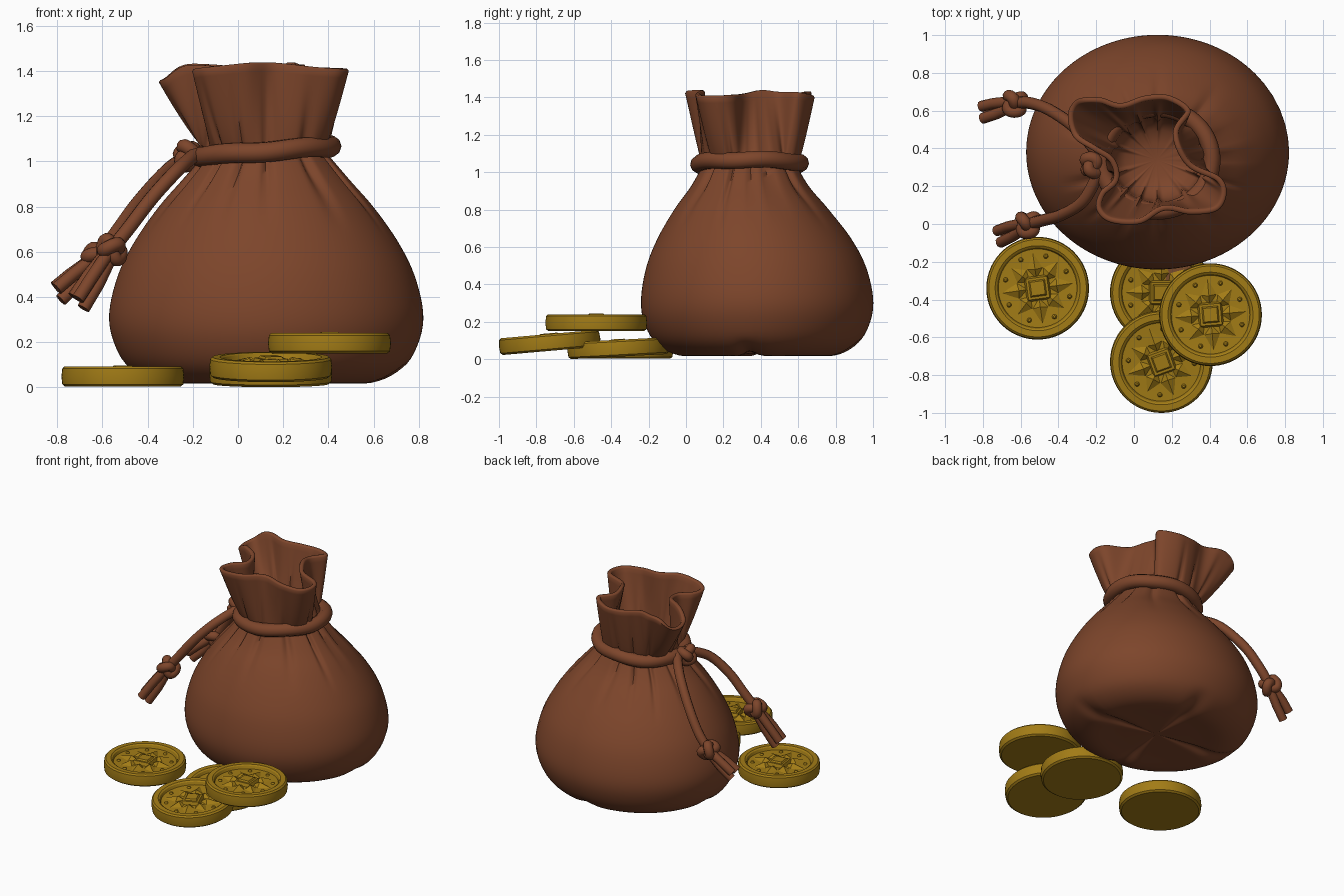
import bpy, bmesh, math
from mathutils import Vector, Matrix

if "Cube" in bpy.data.objects:
    bpy.data.objects.remove(bpy.data.objects["Cube"])

def material(name, rgb):
    m = bpy.data.materials.new(name)
    m.diffuse_color = (*rgb, 1)
    m.use_nodes = True
    m.node_tree.nodes["Principled BSDF"].inputs["Base Color"].default_value = m.diffuse_color
    return m

LEATHER = material("brown leather", (0.205, 0.060, 0.024))
GOLD = material("old gold", (0.36, 0.20, 0.008))
TARNISH = material("reddish tarnish", (0.20, 0.075, 0.025))

def catmull(pts, steps, closed=False):
    """Smooth path through points of any dimension."""
    pts = [Vector(p) for p in pts]
    n, out = len(pts), []
    get = (lambda i: pts[i % n]) if closed else (lambda i: pts[min(max(i, 0), n - 1)])
    for i in range(n if closed else n - 1):
        a, b, c, d = (get(i + k) for k in (-1, 0, 1, 2))
        for s in range(steps):
            t = s / steps
            out.append(0.5 * (2 * b + (c - a) * t + (2 * a - 5 * b + 4 * c - d) * t * t
                              + (3 * b - a - 3 * c + d) * t ** 3))
    return out if closed else out + [pts[-1]]

def finish(bm, name, mats, angle):
    bmesh.ops.recalc_face_normals(bm, faces=bm.faces)
    me = bpy.data.meshes.new(name)
    bm.to_mesh(me)
    bm.free()
    for m in mats:
        me.materials.append(m)
    ob = bpy.data.objects.new(name, me)
    bpy.context.collection.objects.link(ob)
    activate(ob)
    bpy.ops.object.shade_smooth_by_angle(angle=math.radians(angle))
    return ob

def activate(ob):
    bpy.ops.object.select_all(action='DESELECT')
    ob.select_set(True)
    bpy.context.view_layer.objects.active = ob

def loft(bm, rings):
    """Skin closed rings of equal length and cap both ends."""
    vs = [[bm.verts.new(p) for p in r] for r in rings]
    n = len(vs[0])
    for a, b in zip(vs, vs[1:]):
        for i in range(n):
            bm.faces.new((a[i], a[(i + 1) % n], b[(i + 1) % n], b[i]))
    bm.faces.new(vs[0])
    bm.faces.new(vs[-1])

def tube(name, pts, radius, closed=False):
    cu = bpy.data.curves.new(name, 'CURVE')
    cu.dimensions, cu.bevel_depth, cu.bevel_resolution = '3D', radius, 3
    cu.use_fill_caps = True
    sp = cu.splines.new('POLY')
    sp.points.add(len(pts) - 1)
    for p, q in zip(sp.points, pts):
        p.co = (*q, 1)
    sp.use_cyclic_u = closed
    cu.materials.append(LEATHER)
    ob = bpy.data.objects.new(name, cu)
    bpy.context.collection.objects.link(ob)
    activate(ob)
    bpy.ops.object.convert(target='MESH')
    bpy.ops.object.shade_smooth_by_angle(angle=math.radians(50))

# ---- sack: round body, pinched neck, wavy open collar ----
CX, CY = 0.12, 0.34
RIM = [(.30, .60), (.19, .68), (.06, .68), (-.07, .64), (-.18, .67), (-.30, .66), (-.35, .58),
       (-.32, .46), (-.22, .39), (-.13, .33), (-.11, .24), (-.18, .17), (-.20, .08), (-.13, .01),
       (.03, 0), (.16, .07), (.30, .05), (.44, .07), (.49, .16), (.455, .25), (.30, .33), (.235, .48)]
rim = catmull(RIM, 9, True)
N = len(rim)
angles = [math.atan2(p.y - CY, p.x - CX) for p in rim]
normals = []
for i in range(N):
    d = (rim[(i + 1) % N] - rim[i - 1]).normalized()
    normals.append(Vector((-d.y, d.x)) * -1)     # right of a counter-clockwise path: outward

def pleat(a):
    return max(0, math.cos(13 * a + 1.5 * math.sin(3 * a))) ** 4

# height, x radius, y radius, y centre
BODY = [(.035, .01, .01, .38), (.025, .28, .25, .38), (.02, .47, .42, .38), (.085, .605, .54, .38),
        (.2, .675, .605, .38), (.33, .695, .62, .38), (.5, .655, .585, .375), (.65, .58, .515, .365),
        (.8, .475, .415, .35), (.92, .37, .32, .342), (1.03, .275, .255, .34)]
rings = []
for z, rx, ry, cy in catmull(BODY, 5):
    f = min(max((z - .66) / .3, 0), 1)
    low = max(0, 1 - z / .12) * min(1, rx / .3)
    ring = []
    for a in angles:
        k = 1 - .10 * f * f * pleat(a)
        crease = .03 * low * max(0, math.cos(4 * a + .4)) ** 10
        ring.append((.125 + rx * k * math.cos(a), cy + ry * k * math.sin(a), z + crease))
    rings.append(ring)

def collar(t, inset, lift=0):
    ring = []
    for p, a, n in zip(rim, angles, normals):
        k = 1 - .10 * pleat(a)
        radial = Vector((math.cos(a), math.sin(a)))
        neck = Vector((.125 + .275 * k * radial.x, CY + .255 * k * radial.y))
        q = neck.lerp(p, t ** .8) - radial.lerp(n, t) * inset
        top = 1.415 + .015 * math.sin(3 * a) - .08 * math.exp(-((p.x + .36) / .08) ** 2)
        ring.append((q.x, q.y, 1.03 + (top - 1.03) * t + lift))
    return ring

STEPS = 12
rings += [collar(s / STEPS, 0) for s in range(1, STEPS + 1)]
rings += [collar(1, .006, .009), collar(1, .024, .009)]
rings += [collar(s / STEPS, .03) for s in range(STEPS, -1, -1)]
base = rings[-1]
for k, z in ((.97, .97), (.9, .91), (.7, .87), (.4, .85), (.03, .845)):
    rings.append([(CX + (x - CX) * k, CY + (y - CY) * k, z) for x, y, _ in base])
bm = bmesh.new()
loft(bm, rings)
finish(bm, "sack", [LEATHER], 60)

# ---- drawstring round the neck ----
loop = []
for i in range(72):
    a = math.tau * i / 72
    loop.append((CX + .292 * math.cos(a), CY + .272 * math.sin(a),
                 1.045 + .022 * math.cos(a) + .004 * math.sin(5 * a)))
tube("neck_cord", loop, .046, True)

def knot(name, centre, axis, s, r):
    rot = Vector(axis).to_track_quat('Z', 'Y')
    pts = []
    for i in range(60):
        t = math.tau * i / 60
        p = Vector((math.sin(t) + 2 * math.sin(2 * t), math.cos(t) - 2 * math.cos(2 * t),
                    -1.6 * math.sin(3 * t))) * s
        pts.append(rot @ p + Vector(centre))
    tube(name, pts, r, True)

knot("neck_knot", (-.225, .31, 1.03), (-1, -.2, .2), .016, .032)

# ---- two hanging cords, each with a knot and a three-strand end ----
CORDS = {
    "back_cord": ([(-.18, .36, 1.04), (-.30, .50, .97), (-.44, .60, .82), (-.55, .64, .67),
                   (-.63, .64, .57)], (-.79, .595, .43)),
    "front_cord": ([(-.19, .26, 1.03), (-.27, .12, .96), (-.38, .05, .84), (-.48, .02, .71),
                    (-.56, 0, .61)], (-.70, -.06, .39)),
}
for name, (path, end) in CORDS.items():
    tube(name, catmull(path, 8), .032)
    start, end = Vector(path[-1]), Vector(end)
    axis = (end - start).normalized()
    knot(name + "_knot", start, axis, .017, .032)
    side = axis.cross(Vector((0, 0, 1))).normalized()
    up = side.cross(axis)
    for k in range(3):
        a = math.tau * k / 3 + .5
        off = side * math.cos(a) + up * math.sin(a)
        tube(f"{name}_strand_{k + 1}", [start + off * .012, start.lerp(end, .6) + off * .033,
                                        end + off * .037 + axis * .012 * k], .029)

# ---- coins: rimmed disc with a star flower and a square boss ----
def frustum(bm, low, high):
    a, b = [bm.verts.new(p) for p in low], [bm.verts.new(p) for p in high]
    for i in range(len(a)):
        j = (i + 1) % len(a)
        bm.faces.new((a[i], a[j], b[j], b[i]))
    bm.faces.new(b)

def square(h, z):
    return [(x * h, y * h, z) for x, y in ((1, 1), (-1, 1), (-1, -1), (1, -1))]

def coin(name, loc, tilt, spin, stained=False):
    bm = bmesh.new()
    prof = [(.002, 0), (.255, 0), (.268, .01), (.272, .045), (.268, .08), (.258, .09), (.225, .09),
            (.215, .083), (.208, .064), (.15, .062), (.10, .062), (.05, .062), (.002, .062)]
    loft(bm, [[(r * math.cos(math.tau * i / 64), r * math.sin(math.tau * i / 64), z)
               for i in range(64)] for r, z in prof])
    if stained:
        for f in bm.faces:
            c = f.calc_center_median()
            if c.z > .058 and .02 < c.x < .2 and c.y > -.03 and c.length < .22:
                f.material_index = 1
    for k in range(8):
        rot = Matrix.Rotation(math.tau * k / 8, 3, 'Z')
        tip = .198 if k % 2 == 0 else .18
        v = [bm.verts.new(rot @ Vector(p)) for p in
             ((.05, 0, .06), (.105, -.042, .061), (tip, 0, .061), (.105, .042, .061), (.10, 0, .087))]
        for i in range(4):
            bm.faces.new((v[i], v[(i + 1) % 4], v[4]))
        m = Matrix.Rotation(math.tau * (k + .5) / 8, 4, 'Z') @ Matrix.Translation((.175, 0, .062))
        bmesh.ops.create_uvsphere(bm, u_segments=10, v_segments=6, radius=.013, matrix=m)
    frustum(bm, square(.066, .06), square(.056, .084))
    frustum(bm, square(.046, .08), square(.036, .094))
    ob = finish(bm, name, [GOLD, TARNISH], 30)
    # bake the placement so the relief spins before the coin tilts
    ob.data.transform(Matrix.Translation(loc) @ Matrix.Rotation(math.radians(tilt), 4, 'X')
                      @ Matrix.Rotation(math.radians(spin), 4, 'Z'))

coin("coin_left", (-.51, -.34, .003), 0, 8)
coin("coin_front", (.145, -.725, .045), 5, 20)
coin("coin_top", (.405, -.48, .15), 0, 5)
coin("coin_under", (.145, -.36, .014), 3, 0, True)
